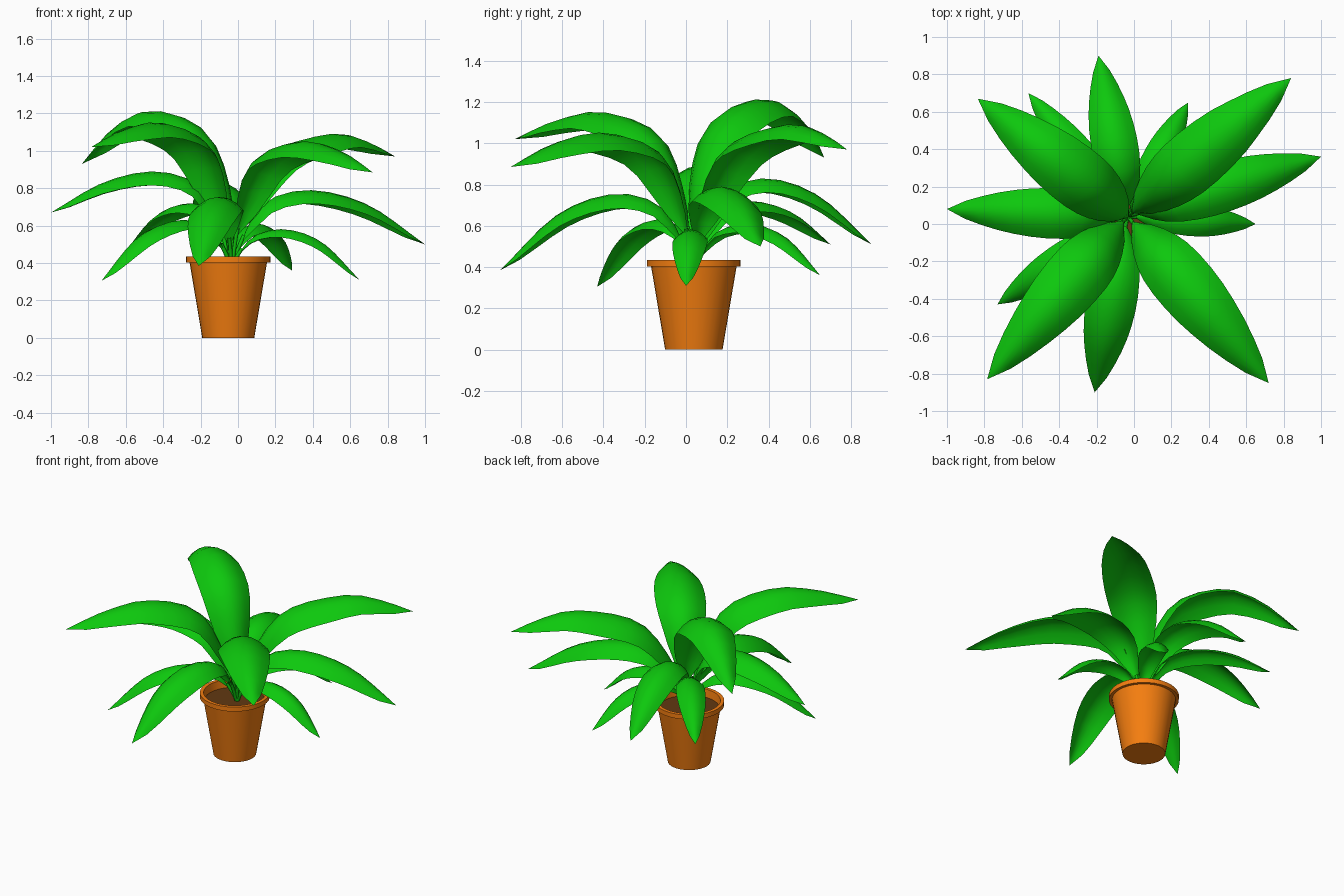
import bpy, bmesh, math
from mathutils import Vector

if "Cube" in bpy.data.objects:
    bpy.data.objects.remove(bpy.data.objects["Cube"])

ROOT = Vector((-0.035, 0.04, 0.37))
POT = (-0.052, 0.038)


def material(name, rgb):
    m = bpy.data.materials.new(name)
    m.diffuse_color = (*rgb, 1)
    m.use_nodes = True
    m.node_tree.nodes["Principled BSDF"].inputs["Base Color"].default_value = m.diffuse_color
    return m


GREEN = material("leaf_green", (0.004, 0.58, 0.004))
CLAY = material("clay", (0.92, 0.21, 0.005))
SOIL = material("soil", (0.12, 0.04, 0.006))


def finish(bm, name, mat, angle=40):
    bmesh.ops.recalc_face_normals(bm, faces=bm.faces)
    me = bpy.data.meshes.new(name)
    bm.to_mesh(me)
    bm.free()
    me.materials.append(mat)
    ob = bpy.data.objects.new(name, me)
    bpy.context.collection.objects.link(ob)
    bpy.ops.object.select_all(action='DESELECT')
    ob.select_set(True)
    bpy.context.view_layer.objects.active = ob
    bpy.ops.object.shade_smooth_by_angle(angle=math.radians(angle))
    return ob


def lathe(name, profile, mat, n=32):
    bm = bmesh.new()
    vs = [bm.verts.new((r, 0, z)) for r, z in profile]
    es = [bm.edges.new(p) for p in zip(vs, vs[1:])]
    bmesh.ops.spin(bm, geom=vs + es, cent=(0, 0, 0), axis=(0, 0, 1),
                   angle=2 * math.pi, steps=n)
    bmesh.ops.remove_doubles(bm, verts=bm.verts, dist=1e-5)
    ob = finish(bm, name, mat)
    ob.location = (*POT, 0)


def spine(tip, peak_z, peak_s, base_s):
    """Dense arching path from the soil over the peak to the tip."""
    rise = peak_z - ROOT.z

    def at(s, z):
        p = ROOT.lerp(tip, s)
        return Vector((p.x, p.y, z))
    pts = [ROOT, at(base_s, ROOT.z + 0.40 * rise),
           at(0.43 * peak_s + 0.6 * (base_s - 0.06), ROOT.z + 0.85 * rise),
           at(peak_s, peak_z),
           at(0.5 + 0.5 * peak_s, tip.z + 0.73 * (peak_z - tip.z)), tip]
    pts = [ROOT * 2 - pts[1]] + pts + [tip * 2 - pts[4]]
    out = []
    for a, b, c, d in zip(pts, pts[1:], pts[2:], pts[3:]):
        for i in range(20):
            t = i / 20
            out.append(0.5 * (2 * b + (c - a) * t + (2 * a - 5 * b + 4 * c - d) * t * t
                              + (3 * b - a - 3 * c + d) * t ** 3))
    return out + [tip]


def resample(path, ts):
    """Points and tangents at fractions of the path length."""
    acc = [0]
    for a, b in zip(path, path[1:]):
        acc.append(acc[-1] + (b - a).length)
    res = []
    for t in ts:
        d = t * acc[-1]
        i = next((k for k in range(len(path) - 1) if acc[k + 1] >= d), len(path) - 2)
        f = (d - acc[i]) / (acc[i + 1] - acc[i])
        res.append((path[i].lerp(path[i + 1], min(f, 1)), (path[i + 1] - path[i]).normalized()))
    return res


def skin(bm, rows, closed):
    rows = [[bm.verts.new(p) for p in r] for r in rows]
    for a, b in zip(rows, rows[1:]):
        n = len(a)
        for j in range(n if closed else n - 1):
            k = (j + 1) % n
            bm.faces.new((a[j], a[k], b[k], b[j]))
    bmesh.ops.remove_doubles(bm, verts=bm.verts, dist=1e-5)


def leaf(i, tip, peak_z, peak_s, width, base_s=0.06, start=0.12, segs=12):
    tip = Vector(tip)
    path = spine(tip, peak_z, peak_s, base_s)
    out = (tip - ROOT).to_2d().normalized()
    side = Vector((-out.y, out.x, 0))

    # blade: arched cross-section, tapering to a point
    rows = []
    us = [k / segs for k in range(segs + 1)]
    for u, (p, t) in zip(us, resample(path, [start + (1 - start) * u for u in us])):
        up = t.cross(side)
        w = 0.5 * width * max(0, math.sin(math.pi * u ** 0.92)) ** 0.72
        if u == 0:
            w = 0.012
        if u == 1:
            w = 0
        rows.append([p + side * (w * x) - up * (w * 0.55 * x * x)
                     for x in (-1, -0.67, -0.33, 0, 0.33, 0.67, 1)])
    bm = bmesh.new()
    skin(bm, rows, False)
    finish(bm, f"leaf_blade_{i}", GREEN, 60)

    # stem: thin tube from the soil into the blade
    rows = []
    for p, t in resample(path, [start * 1.15 * k / 4 for k in range(5)]):
        up = t.cross(side)
        rows.append([p + 0.011 * (side * math.cos(a) + up * math.sin(a))
                     for a in (k * math.pi / 3 for k in range(6))])
    bm = bmesh.new()
    skin(bm, rows, True)
    finish(bm, f"leaf_stem_{i}", GREEN, 70)


# pot with rim, and soil inside
lathe("pot", [(0, 0), (0.139, 0), (0.207, 0.403), (0.227, 0.403), (0.227, 0.435),
              (0.203, 0.435), (0.196, 0.375)], CLAY)
lathe("soil", [(0, 0.38), (0.198, 0.38)], SOIL)

# leaves: tip, peak height, peak position along the reach, width, (base lean)
LEAVES = [
    ((0.84, 0.78, 0.97), 1.09, 0.60, 0.33),
    ((0.72, -0.85, 0.885), 1.05, 0.48, 0.33),
    ((-0.785, -0.83, 1.02), 1.15, 0.50, 0.33),
    ((-0.835, 0.67, 0.93), 1.215, 0.50, 0.33, 0.01),
    ((1.0, 0.36, 0.50), 0.79, 0.41, 0.27),
    ((-0.21, -0.90, 0.385), 0.755, 0.41, 0.27),
    ((-1.0, 0.08, 0.67), 0.89, 0.42, 0.27),
    ((-0.19, 0.90, 0.51), 0.83, 0.41, 0.25),
    ((0.65, 0.0, 0.31), 0.58, 0.43, 0.17),
    ((-0.73, -0.43, 0.305), 0.63, 0.40, 0.19),
    ((-0.565, 0.70, 0.51), 0.72, 0.42, 0.19),
    ((0.29, 0.65, 0.36), 0.61, 0.45, 0.17),
]
for i, args in enumerate(LEAVES, 1):
    leaf(i, *args)
